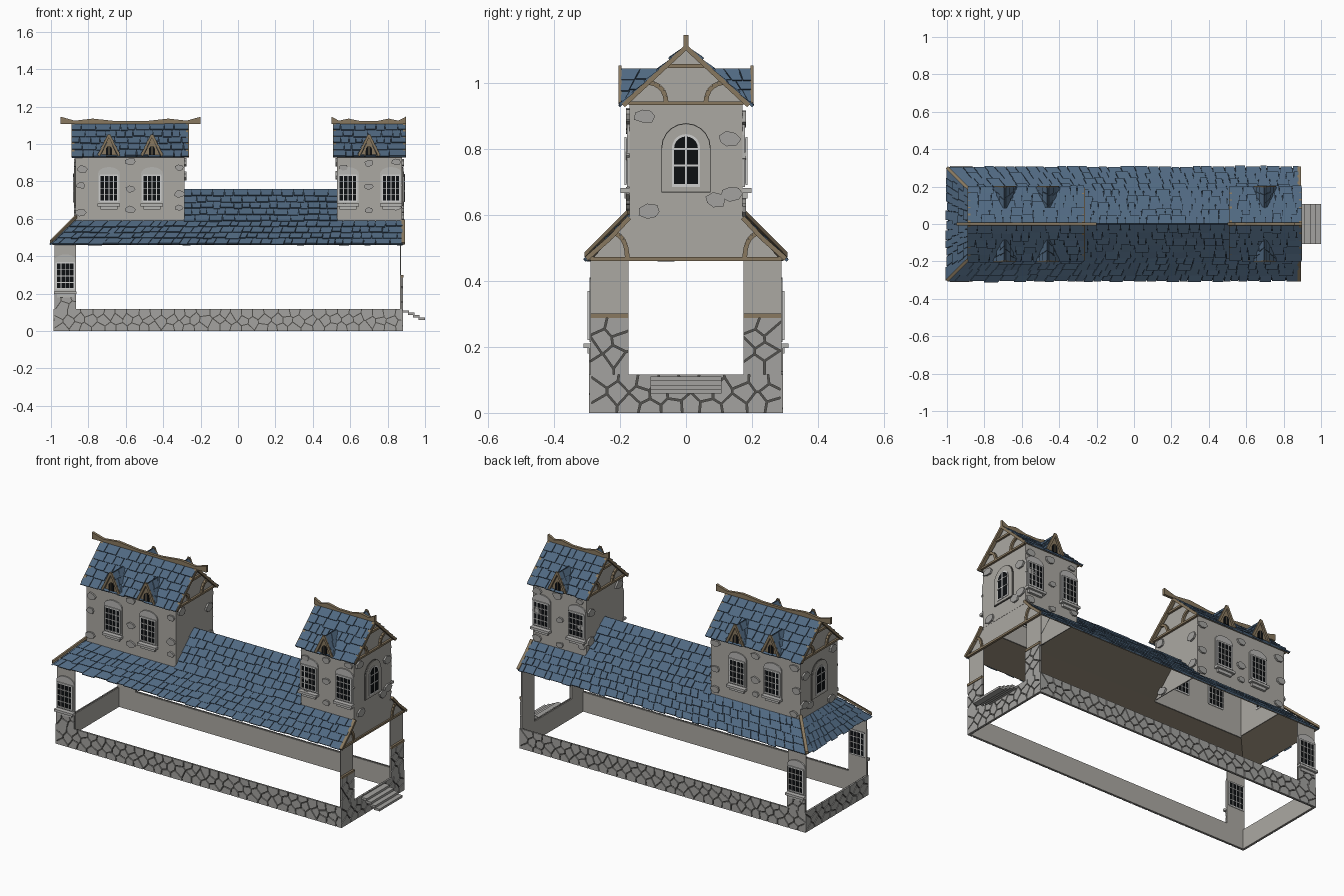
import bpy, bmesh, math, random
from mathutils import Vector, Matrix

if "Cube" in bpy.data.objects:
    bpy.data.objects.remove(bpy.data.objects["Cube"])

random.seed(4)
COL = {"slate_blue": (.080, .140, .220), "slate_shadow": (.018, .030, .046), "plaster": (.41, .395, .365),
       "stone_grey": (.37, .365, .35), "mortar": (.085, .082, .075), "timber": (.25, .19, .115),
       "glass_black": (.004, .005, .006), "frame_white": (.62, .62, .61), "soffit_brown": (.13, .11, .08),
       "trim_grey": (.47, .465, .45)}
MATS = {}
for k, c in COL.items():
    MATS[k] = bpy.data.materials.new(k)
    MATS[k].diffuse_color = (*c, 1)

PARTS = {}          # (part name, colour) -> bmesh
H = math.pi / 2


def bm_of(part):
    return PARTS.setdefault(part, bmesh.new())


def loft(part, a, b):
    """Closed solid between two matching rings of points."""
    bm = bm_of(part)
    va, vb = [bm.verts.new(p) for p in a], [bm.verts.new(p) for p in b]
    n = len(va)
    bm.faces.new(va)
    bm.faces.new(vb[::-1])
    for i in range(n):
        j = (i + 1) % n
        bm.faces.new((va[j], va[i], vb[i], vb[j]))


def frame(ang, x, y):
    """Wall frame: local x runs along the wall, local -y points outward."""
    return Matrix.Translation((x, y, 0)) @ Matrix.Rotation(ang, 4, 'Z')


def prism(part, M, pts, y0, y1):
    loft(part, [M @ Vector((x, y0, z)) for x, z in pts], [M @ Vector((x, y1, z)) for x, z in pts])


def rect(x0, x1, z0, z1):
    return [(x0, z0), (x1, z0), (x1, z1), (x0, z1)]


def arch(w, z0, z1, rise, n=10):
    return [(-w, z0), (w, z0)] + [(w * math.cos(math.pi * i / n), z1 - rise + rise * math.sin(math.pi * i / n))
                                  for i in range(n + 1)]


def bar(part, M, path, w, y0, y1):
    """Timber following a 2D path of points."""
    for p, q in zip(path, path[1:]):
        p, q = Vector(p), Vector(q)
        d = (q - p).normalized() * w / 2
        s = Vector((-d.y, d.x))
        prism(part, M, [p + s, p - s, q - s, q + s], y0, y1)


def bend(a, b, c, n=5):
    a, b, c = Vector(a), Vector(b), Vector(c)
    return [a.lerp(b, i / n).lerp(b.lerp(c, i / n), i / n) for i in range(n + 1)]


def clip(poly, m, d):
    """Keep the side of the polygon where (p - m).d <= 0."""
    out = []
    for i, p in enumerate(poly):
        q = poly[(i + 1) % len(poly)]
        a, b = (p - m).dot(d), (q - m).dot(d)
        if a <= 0:
            out.append(p)
        if a * b < 0:
            out.append(p.lerp(q, a / (a - b)))
    return out


def masonry(M, x0, x1, z0, z1, size=.062):
    """Irregular rubble stones on a mortar backing."""
    prism(("rubble_mortar", "mortar"), M, rect(x0, x1, z0, z1), -.003, 0)
    nx, nz = max(2, round((x1 - x0) / size)), max(2, round((z1 - z0) / size / .66))
    dx, dz = (x1 - x0) / nx, (z1 - z0) / nz
    S = [Vector((x0 + dx * (i + .5 + .25 * (-1) ** j + random.uniform(-.22, .22)),
                 z0 + dz * (j + .5 + random.uniform(-.28, .28)))) for i in range(nx) for j in range(nz)]
    for s in S:
        poly = [Vector(p) for p in rect(x0, x1, z0, z1)]
        for t in S:
            d = t - s
            if t is not s and d.length < size * 3 and len(poly) > 2:
                d.normalize()
                poly = clip(poly, (s + t) / 2 - d * .0026, d)
        if len(poly) > 2:
            prism(("rubble_stones", "stone_grey"), M, poly, -.009, -.002)


def loose_stone(M, x, z, r=.03):
    pts = [(x + r * 1.15 * k * math.cos(a), z + r * .8 * k * math.sin(a))
           for a, k in ((i * math.pi / 3.5, random.uniform(.8, 1.1)) for i in range(7))]
    prism(("wall_stones", "stone_grey"), M, pts, -.010, .001)


def tiles(e0, e1, t0, t1, rows):
    """Tiled roof slope from eave e0-e1 up to t0-t1."""
    e0, e1, t0, t1 = map(Vector, (e0, e1, t0, t1))
    n = (t1 - e0).cross(t0 - e1).normalized()
    n *= 1 if n.z > 0 else -1
    P = lambda u, v, h: e0.lerp(e1, u).lerp(t0.lerp(t1, u), v) + n * h
    Q = lambda u0, u1, v0, v1, h0, h1: [P(u0, v0, h0), P(u1, v0, h0), P(u1, v1, h1), P(u0, v1, h1)]
    loft(("roof_underlay", "slate_shadow"), Q(0, 1, 0, 1, 0, 0), Q(0, 1, 0, 1, .003, .003))
    loft(("roof_soffit", "soffit_brown"), Q(0, 1, 0, 1, -.004, -.004), Q(0, 1, 0, 1, 0, 0))
    L = max((e1 - e0).length, (t1 - t0).length)
    for r in range(rows):
        u = 0
        while u < 1:
            u1 = u + random.uniform(.035, .08) / L
            u1 = 1 if u1 > 1 - .025 / L else u1
            v0, v1 = (r - random.uniform(0, .22)) / rows, min(1, (r + 1.1) / rows)
            a, b, lift = u + .0018 / L, u1 - .0018 / L, random.uniform(.010, .014)
            loft(("roof_tiles", "slate_blue"), Q(a, b, v0, v1, .003, .001), Q(a, b, v0, v1, lift, .005))
            u = u1


def window(M, z0, z1):
    """Lattice window with arched surround and projecting sill."""
    w = .048
    prism(("window_surround", "trim_grey"), M, arch(w + .01, z0 - .01, z1 + .045, .035), -.007, 0)
    prism(("window_glass", "glass_black"), M, rect(-w, w, z0, z1), -.010, .010)
    for y0, y1 in ((-.014, -.008), (.009, .012)):
        for i in range(5):
            x = -w + i * w / 2
            bar(("window_frame", "frame_white"), M, [(x, z0), (x, z1)], .008 if i in (0, 4) else .004, y0, y1)
        for i in range(5):
            z = z0 + (z1 - z0) * i / 4
            bar(("window_frame", "frame_white"), M, [(-w, z), (w, z)], .008 if i in (0, 4) else .004, y0, y1)
    prism(("window_sill", "trim_grey"), M, rect(-.06, .06, z0 - .028, z0 - .014), -.026, 0)
    prism(("window_sill", "trim_grey"), M, rect(-.045, .045, z0 - .045, z0 - .028), -.014, 0)


def arched_window(M):
    prism(("arch_surround", "mortar"), M, arch(.075, .668, .878, .075), -.005, 0)
    prism(("arch_surround_face", "plaster"), M, arch(.072, .671, .875, .072), -.008, 0)
    prism(("window_frame", "frame_white"), M, arch(.043, .685, .845, .043), -.011, .008)
    prism(("window_glass", "glass_black"), M, arch(.036, .694, .838, .036), -.013, .010)
    for path in ([(0, .69), (0, .84)], [(-.038, .75), (.038, .75)], [(-.038, .80), (.038, .80)]):
        bar(("window_frame", "frame_white"), M, path, .005, -.015, .012)


WOOD = ("timber_trim", "timber")
RIDGE, EAVE = 1.108, .932


def tower(x0, x1, wins, dormers, arch_end):
    cx, hw = (x0 + x1) / 2, (x1 - x0) / 2
    for side, ang in ((-1, 0), (1, math.pi)):
        M = frame(ang, cx, side * .172)
        prism(("tower_walls", "plaster"), M, rect(-hw, hw, .575, .945), 0, .005)
        for wx in wins:
            window(frame(ang, wx, side * .172), .695, .832)
        # loose stones at the edges, between windows and along the foot
        for lx in (x0 + .03, x1 - .03, (wins[0] + wins[1]) / 2):
            for z in (.64, .76, .88):
                loose_stone(frame(ang, lx + random.uniform(-.005, .012) * (lx < cx), side * .172),
                            0, z + random.uniform(-.03, .03), random.uniform(.02, .028))
        # main slope
        tiles((x0 - .02, side * .19, EAVE), (x1 + .02, side * .19, EAVE),
              (x0 - .02, 0, RIDGE), (x1 + .02, 0, RIDGE), 5)
        # dormers
        for d in dormers:
            for s in (-1, 1):
                tiles((d + s * .05, side * .198, .945), (d + s * .05, side * .172, .945),
                      (d, side * .198, 1.042), (d, side * .068, 1.042), 3)
            D = frame(ang, d, side * .19)
            prism(("dormer_front", "timber"), D, [(-.045, .937), (.045, .937), (0, 1.035)], -.004, .002)
            prism(("dormer_glass", "glass_black"), D, arch(.017, .942, .99, .025), -.008, 0)
            bar(WOOD, D, [(0, .942), (0, .99)], .004, -.010, -.006)
            bar(WOOD, D, [(-.054, .938), (0, 1.05), (.054, .938)], .013, -.014, -.005)
    for s, ex in ((-1, x0), (1, x1)):
        M = frame(s * H, ex, 0)
        prism(("tower_ends", "plaster"), M, [(-.172, .585), (.172, .585), (.172, .945), (0, RIDGE - .004), (-.172, .945)], 0, .005)
        # gable timbers
        bar(WOOD, M, [(-.175, .938), (.175, .938)], .011, -.012, 0)
        bar(WOOD, M, [(-.19, .932), (0, 1.108), (.19, .932)], .014, -.022, -.006)
        bar(WOOD, M, [(-.055, 1.052), (.055, 1.052)], .012, -.012, 0)
        for k in (-1, 1):
            bar(WOOD, M, bend((k * .06, .94), (k * .062, .995), (k * .115, 1.002)), .014, -.012, 0)
        for x, z in ((-.125, .9), (.13, .83), (.14, .665), (.09, .645), (-.11, .61)):
            loose_stone(M, x * s, z)
        if s in arch_end:
            arched_window(M)
    # upturned ridge beam
    a, b = (x0 - .08 if x0 < 0 else x0 - .03), (x1 + .085 if x0 < 0 else x1 + .02)
    L = b - a
    prof = [(a, 1.146), (a + .1 * L, 1.125), (a + .23 * L, 1.136), (a + .4 * L, 1.122), (a + .6 * L, 1.122),
            (a + .77 * L, 1.136), (a + .9 * L, 1.125), (b, 1.146), (b, 1.108), (a, 1.108)]
    prism(("ridge_beam", "timber"), frame(0, 0, 0), prof, -.008, .008)


# base: hollow ring of rubble walls
for ang, x, y, hl in ((0, -.0525, -.285, .932), (math.pi, -.0525, .285, .932), (H, .872, 0, .292), (-H, -.977, 0, .292)):
    M = frame(ang, x, y)
    prism(("base_lining", "plaster"), M, rect(-hl + .008, hl - .008, 0, .115), 0, .005)
    masonry(M, -hl, hl, 0, .117)

# rear posts with windows (both long sides, far end)
for ang, s in ((0, -1), (math.pi, 1)):
    M = frame(ang, -.923, s * .285)
    prism(("window_piers", "plaster"), M, rect(-.058, .058, .115, .48), 0, .005)
    masonry(M, -.058, .058, .117, .21, .05)
    window(M, .225, .365)

# entrance piers: rubble below, timber rail, plaster above
for s in (-1, 1):
    M = frame(H, .872, s * .232)
    prism(("entrance_piers", "plaster"), M, rect(-.058, .058, .115, .47), 0, .005)
    masonry(M, -.058, .058, .117, .287)
    bar(WOOD, M, [(-.058, .294), (.058, .294)], .013, -.012, 0)

# entrance gable wall and its timbers
M = frame(H, .872, 0)
prism(("entrance_gable", "plaster"), M, [(-.285, .465), (.285, .465), (.173, .595), (-.173, .595)], -.004, .004)
bar(WOOD, M, [(-.29, .467), (.29, .467)], .012, -.013, 0)
for k in (-1, 1):
    bar(WOOD, M, [(k * .302, .467), (k * .23, .53), (k * .172, .592)], .014, -.02, -.003)
    bar(WOOD, M, bend((k * .178, .467), (k * .178, .53), (k * .215, .545)), .014, -.013, 0)

# lower roof: skirts, centre ridge and hipped end
for s in (-1, 1):
    tiles((-.993, s * .296, .463), (.882, s * .296, .463), (-.868, s * .172, .587), (.882, s * .172, .587), 4)
    tiles((-.29, s * .172, .587), (.535, s * .172, .587), (-.29, 0, .755), (.535, 0, .755), 5)
    # hip timber
    a, b = Vector((-1.0, s * .302, .472)), Vector((-.868, s * .172, .603))
    w, t = Vector((.006, -s * .006, 0)).cross(Vector((0, 0, 1))), Vector((0, 0, .014))
    loft(("hip_timbers", "timber"), [a - w, a + w, a + w + t, a - w + t], [b - w, b + w, b + w + t, b - w + t])
tiles((-.993, -.296, .463), (-.993, .296, .463), (-.868, -.172, .587), (-.868, .172, .587), 4)

# towers
tower(-.868, -.285, (-.69, -.46), (-.69, -.46), (-1,))
tower(.53, .877, (.588, .818), (.70,), (1,))

# entrance steps
for i in range(4):
    prism(("entrance_steps", "stone_grey"), frame(0, 0, 0),
          rect(.88 + .028 * i, .915 + .028 * i, .098 - .013 * i, .111 - .013 * i), -.108, .108)

# finish: one object per part
for (name, mat), bm in PARTS.items():
    bmesh.ops.recalc_face_normals(bm, faces=bm.faces)
    me = bpy.data.meshes.new(name)
    bm.to_mesh(me)
    bm.free()
    me.materials.append(MATS[mat])
    bpy.context.collection.objects.link(bpy.data.objects.new(name, me))

for m in bpy.data.materials:
    if m.users and not m.is_grease_pencil:
        m.use_nodes = True
        m.node_tree.nodes["Principled BSDF"].inputs["Base Color"].default_value = m.diffuse_color
